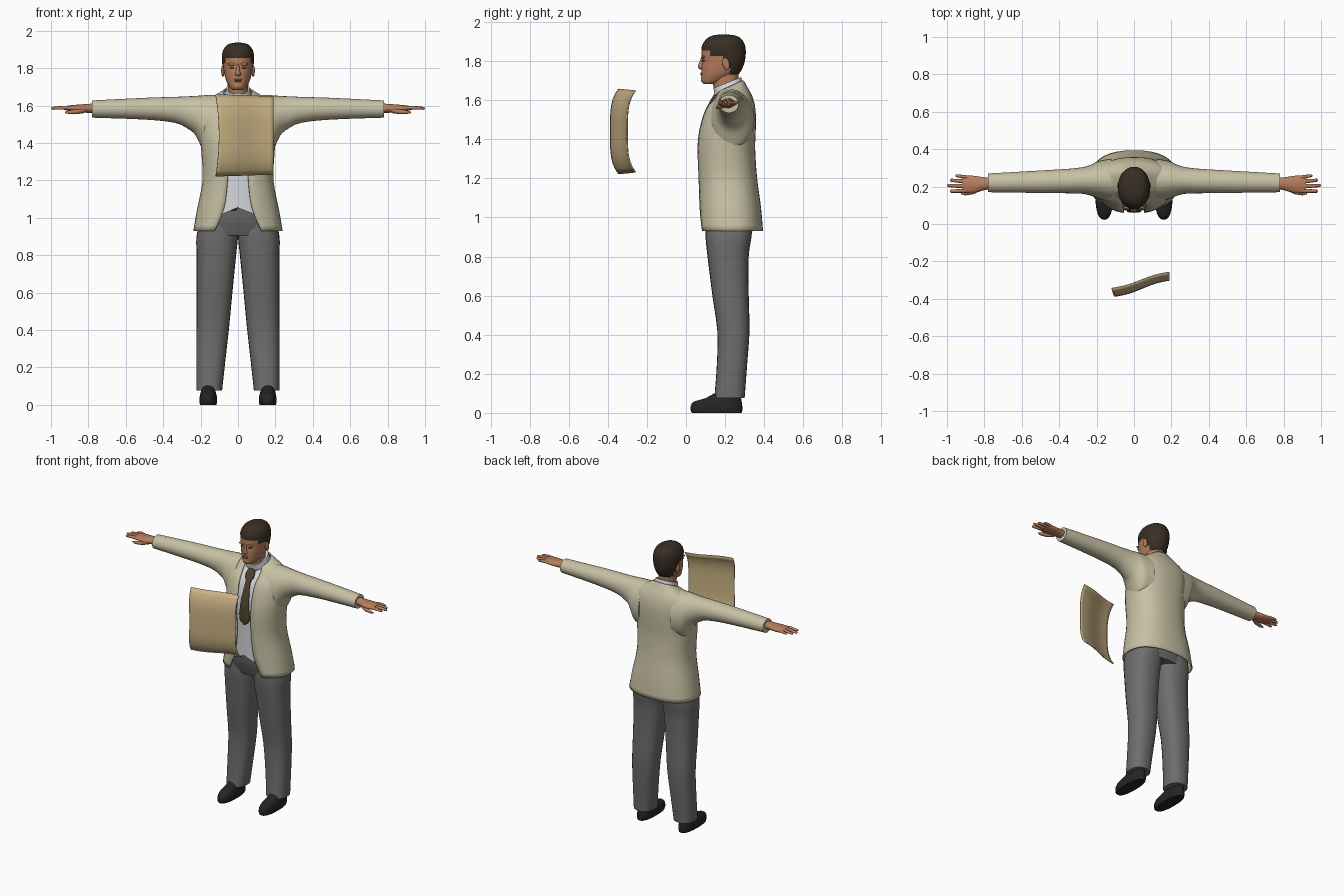
import bpy, bmesh, math
from mathutils import Vector

if "Cube" in bpy.data.objects:
    bpy.data.objects.remove(bpy.data.objects["Cube"])


def material(name, *rgb):
    m = bpy.data.materials.new(name)
    m.diffuse_color = (*rgb, 1)
    m.use_nodes = True
    m.node_tree.nodes["Principled BSDF"].inputs["Base Color"].default_value = m.diffuse_color
    return m


TAN = material("tan_cloth", 0.57, 0.53, 0.37)
GREY = material("grey_cloth", 0.155, 0.155, 0.157)
BLACK = material("black_leather", 0.018, 0.018, 0.02)
SKIN = material("skin", 0.47, 0.21, 0.11)
LIP = material("dark_skin", 0.33, 0.13, 0.075)
HAIR = material("dark_hair", 0.04, 0.028, 0.018)
WHITE = material("white_cloth", 0.68, 0.69, 0.72)
TIE = material("brown_cloth", 0.075, 0.058, 0.03)
PAPER = material("paper", 0.58, 0.44, 0.23)


def smooth(keys, n=3):
    """Catmull-Rom interpolation through tuples of numbers."""
    out = []
    for i in range(len(keys) - 1):
        a, b, c, d = (keys[max(i - 1, 0)], keys[i], keys[i + 1],
                      keys[min(i + 2, len(keys) - 1)])
        for k in range(n):
            t = k / n
            out.append(tuple(
                q + 0.5 * t * (r - p + t * (2 * p - 5 * q + 4 * r - s + t * (3 * (q - r) + s - p)))
                for p, q, r, s in zip(a, b, c, d)))
    return out + [keys[-1]]


def hoop(z, hw, y0, y1, gap=0, tilt=0, cx=0, p=2.4, n=32):
    """Horizontal rounded ring, optionally open at the front and tilted down there."""
    g = math.asin(min(1, max(0, gap) / hw) ** (p / 2))
    pts = []
    for i in range(n + 1 if gap else n):
        t = g + (2 * math.pi - 2 * g) * i / n
        s, c = math.sin(t), math.cos(t)
        x = hw * math.copysign(abs(s) ** (2 / p), s)
        f = math.copysign(abs(c) ** (2 / p), c)
        pts.append((cx + x, (y0 + y1) / 2 - f * (y1 - y0) / 2, z - tilt * (1 + f) / 2))
    return pts


def xring(x, y, z, ry, rz, n=20):
    """Ring across the x axis, for arms and hands."""
    return [(x, y + ry * math.cos(2 * math.pi * i / n), z + rz * math.sin(2 * math.pi * i / n))
            for i in range(n)]


def finish(name, bm, mats, thick=0, angle=50):
    bmesh.ops.recalc_face_normals(bm, faces=bm.faces)
    me = bpy.data.meshes.new(name)
    bm.to_mesh(me)
    bm.free()
    ob = bpy.data.objects.new(name, me)
    bpy.context.collection.objects.link(ob)
    for m in mats:
        me.materials.append(m)
    if thick:
        sol = ob.modifiers.new("thickness", 'SOLIDIFY')
        sol.thickness, sol.offset = thick, 0
    bpy.ops.object.select_all(action='DESELECT')
    bpy.context.view_layer.objects.active = ob
    ob.select_set(True)
    bpy.ops.object.shade_smooth_by_angle(angle=math.radians(angle))
    return ob


def loft(name, rings, mat, closed=True, caps=True, thick=0, mirror=False, edit=None):
    bm = bmesh.new()
    s = -1 if mirror else 1
    rows = [[bm.verts.new((s * x, y, z)) for x, y, z in r] for r in rings]
    n = len(rows[0])
    for a, b in zip(rows, rows[1:]):
        for i in range(n if closed else n - 1):
            j = (i + 1) % n
            bm.faces.new((a[i], a[j], b[j], b[i]))
    if caps:
        bm.faces.new(rows[0])
        bm.faces.new(rows[-1])
    if edit:
        edit(bm)
    mats = mat if isinstance(mat, list) else [mat]
    return finish(name, bm, mats, thick)


def ball(name, mat, loc, size, rot=0):
    bm = bmesh.new()
    bmesh.ops.create_uvsphere(bm, u_segments=16, v_segments=10, radius=1)
    for v in bm.verts:
        v.co = Vector((v.co.x * size[0], v.co.y * size[1], v.co.z * size[2]))
        v.co = Vector((v.co.x, v.co.y * math.cos(rot) - v.co.z * math.sin(rot),
                       v.co.y * math.sin(rot) + v.co.z * math.cos(rot))) + Vector(loc)
    return finish(name, bm, [mat])


# Jacket, open down the front: z, half width, front y, back y, gap, tilt
coat = smooth([(.93, .235, .07, .39, .125, 0), (1.05, .214, .068, .38, .075, 0),
               (1.2, .186, .065, .36, .055, 0), (1.35, .192, .06, .35, .055, 0),
               (1.45, .2, .07, .353, .055, 0), (1.55, .2, .10, .352, .06, 0),
               (1.62, .18, .14, .335, .065, .02), (1.665, .12, .16, .31, .065, .03),
               (1.70, .076, .165, .292, .055, .06)])
loft("jacket", [hoop(*k) for k in coat], TAN, closed=False, caps=False, thick=.008)

# Shirt follows the jacket just inside it
loft("shirt", [hoop(z, w - .014, a + .012, b - .014, 0, t)
               for z, w, a, b, g, t in coat if z > .99], WHITE)
loft("shirt_collar", [hoop(1.675, .073, .148, .29, 0, .05), hoop(1.70, .069, .143, .287, 0, .053),
                      hoop(1.718, .063, .14, .282, 0, .057)], WHITE)

# Tie: z, half width, front y
tie = smooth([(1.27, .006, .064), (1.305, .04, .062), (1.38, .034, .06), (1.45, .028, .07),
              (1.55, .018, .1), (1.575, .03, .112), (1.60, .032, .125), (1.63, .02, .143)], 2)
loft("tie", [hoop(z, w, y, y + .025, p=3, n=12) for z, w, y in tie], TIE)


# Trousers: seat with a peaked waist, then two legs
def peak(bm):
    for v in bm.verts:
        if v.co.z > 1.04:
            v.co.z -= abs(v.co.x) * .4


loft("trouser_seat", [hoop(.905, .19, .11, .335), hoop(.95, .2, .092, .343),
                      hoop(1.0, .19, .075, .345), hoop(1.055, .17, .07, .34)], GREY, edit=peak)
leg = smooth([(.075, .085, .222, .145, .30), (.25, .066, .223, .158, .313),
              (.42, .047, .222, .16, .325), (.6, .03, .222, .135, .321),
              (.8, .010, .222, .11, .321), (.9, 0, .222, .10, .335), (1.0, 0, .2, .10, .343)])
shoe = smooth([(0, .043, .03, .284), (.012, .047, .024, .288), (.035, .047, .024, .288),
               (.058, .043, .04, .285), (.075, .038, .10, .282), (.11, .034, .16, .275)], 2)
sleeve = smooth([(.12, .235, 1.50, .115, .155), (.18, .235, 1.505, .104, .15),
                 (.205, .235, 1.525, .095, .128), (.23, .234, 1.548, .083, .103),
                 (.27, .233, 1.563, .072, .086), (.34, .23, 1.577, .066, .069),
                 (.5, .226, 1.583, .06, .058), (.78, .22, 1.581, .05, .046)])
palm = smooth([(.75, .218, 1.585, .03, .026), (.80, .215, 1.585, .034, .024),
               (.85, .212, 1.584, .045, .021), (.89, .212, 1.585, .047, .017),
               (.92, .212, 1.586, .043, .011)])
# finger: base y, tip y, tip x, radius
fingers = [(.249, .258, .955, .0095), (.226, .234, .985, .0105),
           (.202, .206, 1.0, .0108), (.179, .175, .985, .0105)]
for side, flip in (("left", False), ("right", True)):
    loft(side + "_trouser_leg", [hoop(z, (o - i) / 2, a, b, cx=(o + i) / 2, n=24)
                                 for z, i, o, a, b in leg], GREY, mirror=flip)
    loft(side + "_shoe", [hoop(z, w, a, b, cx=.159, n=24) for z, w, a, b in shoe],
         BLACK, mirror=flip)
    loft(side + "_sleeve", [xring(*k, n=28) for k in sleeve], TAN, mirror=flip)
    loft(side + "_palm", [xring(*k) for k in palm], SKIN, mirror=flip)
    for i, (ya, yb, xt, r) in enumerate(fingers):
        rows = [(.885, ya, 1.586, r, r), (.5 * (.885 + xt), (ya + yb) / 2, 1.588, r, r),
                (xt - .008, yb, 1.585, r * .8, r * .75), (xt, yb, 1.584, r * .3, r * .3)]
        loft(f"{side}_finger_{i + 1}", [xring(*k, n=10) for k in rows], SKIN, mirror=flip)
    thumb = [(.82, .195, 1.578, .018, .018), (.86, .173, 1.567, .014, .013),
             (.90, .164, 1.564, .011, .010), (.925, .163, 1.563, .004, .004)]
    loft(side + "_thumb", [xring(*k, n=12) for k in thumb], SKIN, mirror=flip)

# Head, with hair coloured and raised above the hairline
loft("neck", [hoop(1.60, .05, .155, .27, p=2), hoop(1.67, .054, .14, .268, p=2),
              hoop(1.76, .056, .125, .27, p=2)], SKIN)


def hairline(y):
    if y < .12:
        return 1.848
    if y < .195:
        return 1.825
    return 1.785 if y < .222 else 1.72


def grow_hair(bm):
    for f in bm.faces:
        c = f.calc_center_median()
        f.material_index = int(c.z > hairline(c.y))
    bm.normal_update()
    bmesh.ops.recalc_face_normals(bm, faces=bm.faces)
    raised = [(v, v.normal.copy()) for v in bm.verts
              if all(f.material_index for f in v.link_faces)]
    for v, n in raised:
        v.co += n * .005


head = smooth([(1.682, .024, .095, .14), (1.69, .037, .083, .17), (1.71, .051, .078, .225),
               (1.74, .066, .079, .268), (1.775, .074, .079, .288), (1.80, .078, .082, .296),
               (1.84, .081, .079, .301), (1.88, .079, .088, .297), (1.91, .065, .108, .28),
               (1.925, .045, .135, .255), (1.931, .016, .17, .215)], 3)
loft("head", [hoop(*k, p=2.1, n=40) for k in head], [SKIN, HAIR], edit=grow_hair)

# Face details
loft("nose", [hoop(1.757, .011, .073, .10, p=2, n=12), hoop(1.764, .017, .062, .10, p=2, n=12),
              hoop(1.775, .013, .060, .10, p=2, n=12), hoop(1.80, .008, .071, .10, p=2, n=12),
              hoop(1.825, .006, .079, .10, p=2, n=12)], SKIN)
ball("upper_lip", LIP, (0, .081, 1.738), (.024, .007, .005))
ball("lower_lip", LIP, (0, .081, 1.730), (.020, .007, .005))
ball("chin", SKIN, (0, .092, 1.705), (.026, .016, .018))
for s, side in ((1, "left"), (-1, "right")):
    ball(side + "_eye", LIP, (s * .031, .0895, 1.802), (.014, .006, .005))
    ball(side + "_brow", SKIN, (s * .032, .088, 1.821), (.022, .009, .007))
    ball(side + "_ear", SKIN, (s * .081, .205, 1.785), (.009, .018, .032), .2)

# Floating curled sheet of paper
bm = bmesh.new()
N = 16
grid = []
for j in range(N + 1):
    v = 2 * j / N - 1
    row = []
    for i in range(N + 1):
        u = i / N
        x = -.12 + .31 * u + .018 * (1 - v * v) * (1 - u)
        y = -.386 + .086 * u - .006 * math.sin(2 * math.pi * u) + .042 * abs(v) ** 4
        row.append(bm.verts.new((x, y, 1.44 + .213 * v + .004 * math.cos(3 * u) * v)))
    grid.append(row)
for a, b in zip(grid, grid[1:]):
    for i in range(N):
        bm.faces.new((a[i], a[i + 1], b[i + 1], b[i]))
finish("paper_sheet", bm, [PAPER], thick=.006)
